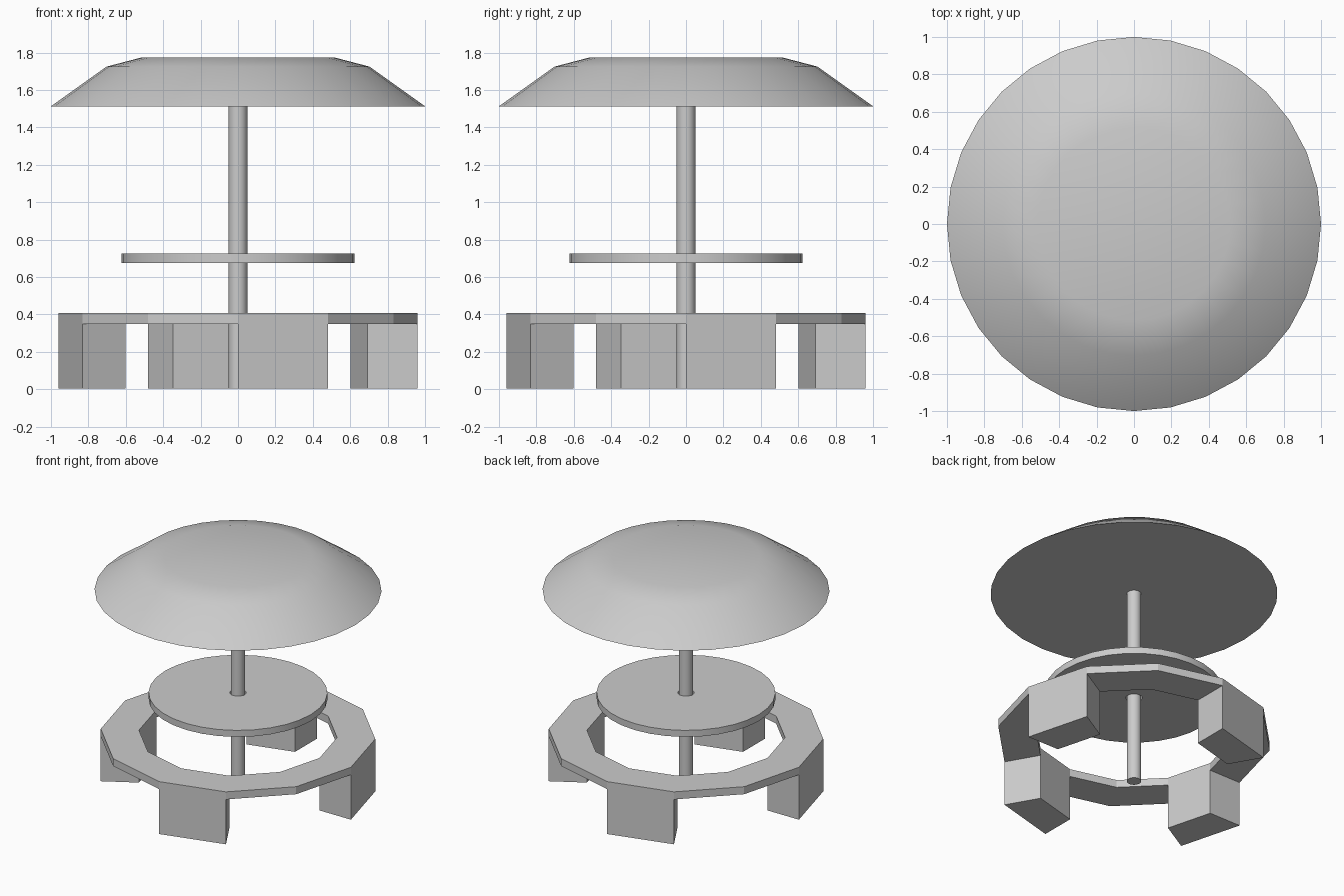
import bpy, bmesh
from math import sin, cos, pi, radians

if "Cube" in bpy.data.objects:
    bpy.data.objects.remove(bpy.data.objects["Cube"])


def finish(bm, name, smooth):
    bmesh.ops.recalc_face_normals(bm, faces=bm.faces)
    mesh = bpy.data.meshes.new(name)
    bm.to_mesh(mesh)
    bm.free()
    obj = bpy.data.objects.new(name, mesh)
    bpy.context.collection.objects.link(obj)
    if smooth:
        bpy.ops.object.select_all(action='DESELECT')
        obj.select_set(True)
        bpy.context.view_layer.objects.active = obj
        bpy.ops.object.shade_smooth_by_angle(angle=radians(30))
    return obj


def lathe(name, profile, sides, closed=False, smooth=True):
    """Spin (radius, z) points round z; cap the ends unless the profile is closed."""
    bm = bmesh.new()
    loops = [[bm.verts.new((r * cos(2 * pi * i / sides), r * sin(2 * pi * i / sides), z))
              for i in range(sides)] for r, z in profile]
    pairs = list(zip(loops, loops[1:]))
    if closed:
        pairs.append((loops[-1], loops[0]))
    else:
        bm.faces.new(loops[0])
        bm.faces.new(loops[-1])
    for a, b in pairs:
        for i in range(sides):
            j = (i + 1) % sides
            bm.faces.new((a[i], a[j], b[j], b[i]))
    return finish(bm, name, smooth)


# Canopy, pole and round table top with a clearance hole
lathe("canopy", [(1.0, 1.513), (0.703, 1.725), (0.515, 1.774)], 32)
lathe("pole", [(0.05, 0.005), (0.05, 1.515)], 32)
lathe("table_top", [(0.057, 0.675), (0.623, 0.675), (0.623, 0.725), (0.057, 0.725)], 32, closed=True)

# Twelve-sided bench ring; every third segment is extruded down as a leg
bench = lathe("bench", [(0.693, 0.35), (0.96, 0.35), (0.96, 0.408), (0.693, 0.408)],
              12, closed=True, smooth=False)
bm = bmesh.new()
bm.from_mesh(bench.data)
bm.faces.ensure_lookup_table()
legs = [bm.faces[i] for i in range(0, 12, 3)]
for face in bmesh.ops.extrude_discrete_faces(bm, faces=legs)["faces"]:
    edges = bmesh.ops.extrude_face_region(bm, geom=[face])["geom"]
    for v in [g for g in edges if isinstance(g, bmesh.types.BMVert)]:
        v.co.z = 0.005
    bm.faces.remove(face) if face.is_valid else None
bmesh.ops.remove_doubles(bm, verts=bm.verts, dist=0.0001)
bmesh.ops.translate(bm, verts=bm.verts, vec=(0, 0, 0))
bmesh.ops.recalc_face_normals(bm, faces=bm.faces)
bm.to_mesh(bench.data)
bm.free()
